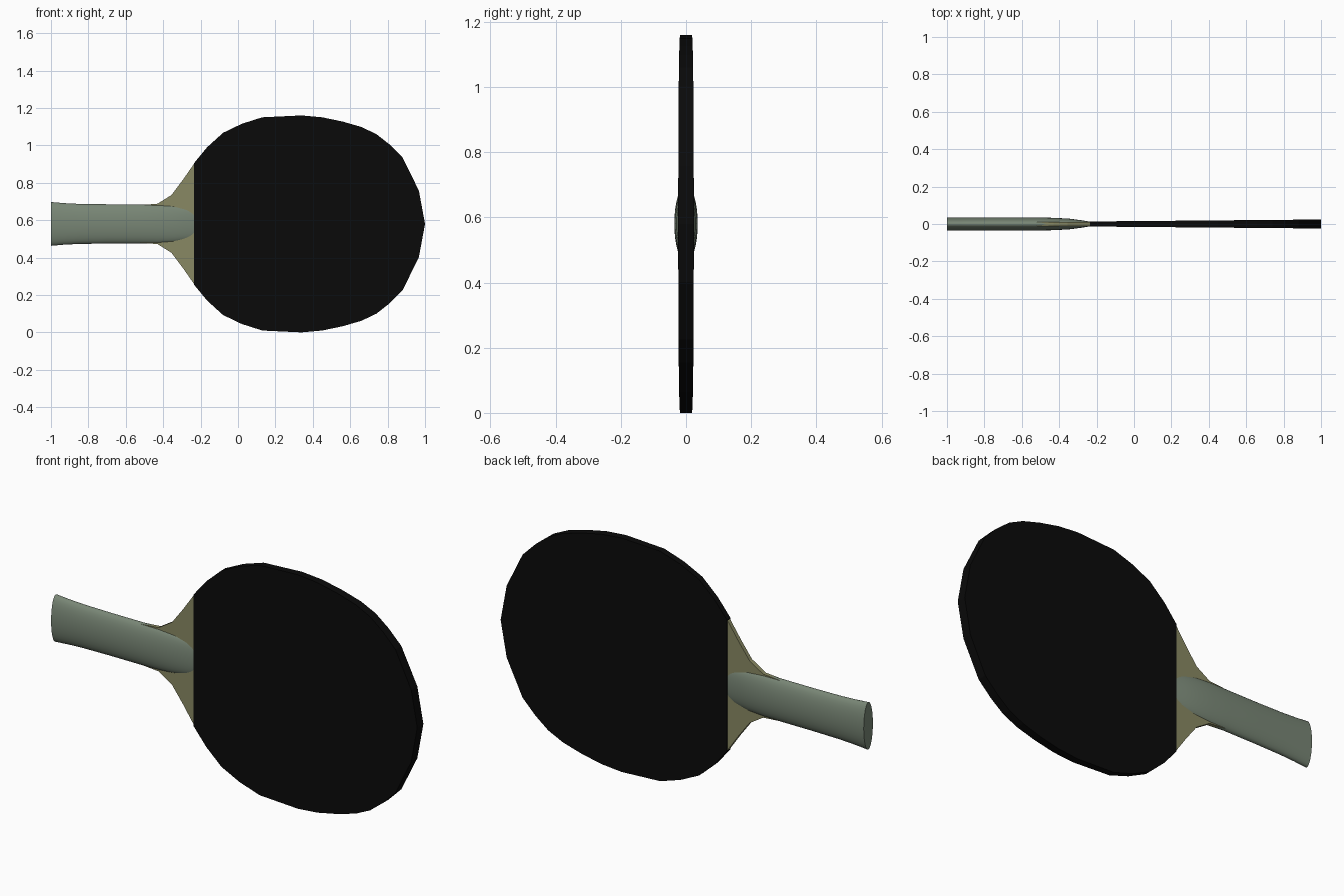
import bpy, bmesh, math

if "Cube" in bpy.data.objects:
    bpy.data.objects.remove(bpy.data.objects["Cube"])

CZ = 0.58  # height of the long axis


def material(name, rgb):
    m = bpy.data.materials.new(name)
    m.diffuse_color = (*rgb, 1)
    m.use_nodes = True
    m.node_tree.nodes["Principled BSDF"].inputs["Base Color"].default_value = m.diffuse_color
    return m


def finish(name, bm, mat):
    bmesh.ops.recalc_face_normals(bm, faces=bm.faces)
    me = bpy.data.meshes.new(name)
    bm.to_mesh(me)
    bm.free()
    me.materials.append(mat)
    ob = bpy.data.objects.new(name, me)
    bpy.context.collection.objects.link(ob)
    return ob


def plate(name, half, thick, mat):
    """Flat slab: half outline mirrored about the axis, half thickness given by thick(x)."""
    outline = half + [(x, -z) for x, z in reversed(half) if z > 0]
    bm = bmesh.new()
    front = [bm.verts.new((x, -thick(x), CZ + z)) for x, z in outline]
    back = [bm.verts.new((x, thick(x), CZ + z)) for x, z in outline]
    bm.faces.new(front)
    bm.faces.new(back[::-1])
    n = len(outline)
    for i in range(n):
        j = (i + 1) % n
        bm.faces.new((front[i], back[i], back[j], front[j]))
    return finish(name, bm, mat)


def oval_loft(name, sections, mat, sides=32):
    """Loft of ellipses (x, half thickness, half height) along x with flat caps."""
    bm = bmesh.new()
    rings = []
    for x, ry, rz in sections:
        rings.append([bm.verts.new((x, ry * math.cos(a), CZ + rz * math.sin(a)))
                      for a in (2 * math.pi * k / sides for k in range(sides))])
    for r0, r1 in zip(rings, rings[1:]):
        for k in range(sides):
            l = (k + 1) % sides
            bm.faces.new((r0[k], r0[l], r1[l], r1[k]))
    bm.faces.new(rings[0])
    bm.faces.new(rings[-1])
    return finish(name, bm, mat)


black = material("rubber_black", (0.003, 0.003, 0.003))
wood = material("wood_olive", (0.25, 0.25, 0.125))
grip = material("grip_green", (0.19, 0.24, 0.18))

# Rubber-covered paddle face, slightly thicker toward the tip
plate("paddle_face",
      [(-0.235, 0.325), (-0.165, 0.41), (-0.08, 0.487), (0.02, 0.535), (0.13, 0.57),
       (0.34, 0.58), (0.45, 0.57), (0.56, 0.547), (0.66, 0.518), (0.74, 0.48),
       (0.81, 0.425), (0.88, 0.355), (0.967, 0.178), (1.0, 0.0)],
      lambda x: 0.0135 + 0.0085 * (x + 0.235), black)

# Bare wooden neck flaring into the face
plate("wooden_neck",
      [(-0.53, 0.10), (-0.43, 0.108), (-0.355, 0.155), (-0.295, 0.235), (-0.234, 0.323)],
      lambda x: 0.010, wood)

# Oval handle, thinning out where it meets the face
handle = oval_loft("handle",
                   [(-1.0, 0.036, 0.117), (-0.93, 0.036, 0.111), (-0.85, 0.036, 0.107),
                    (-0.70, 0.036, 0.105), (-0.52, 0.036, 0.105), (-0.43, 0.033, 0.105),
                    (-0.35, 0.029, 0.100), (-0.28, 0.020, 0.088), (-0.233, 0.012, 0.078)], grip)

bpy.context.view_layer.objects.active = handle
handle.select_set(True)
bpy.ops.object.shade_smooth_by_angle(angle=math.radians(35))
